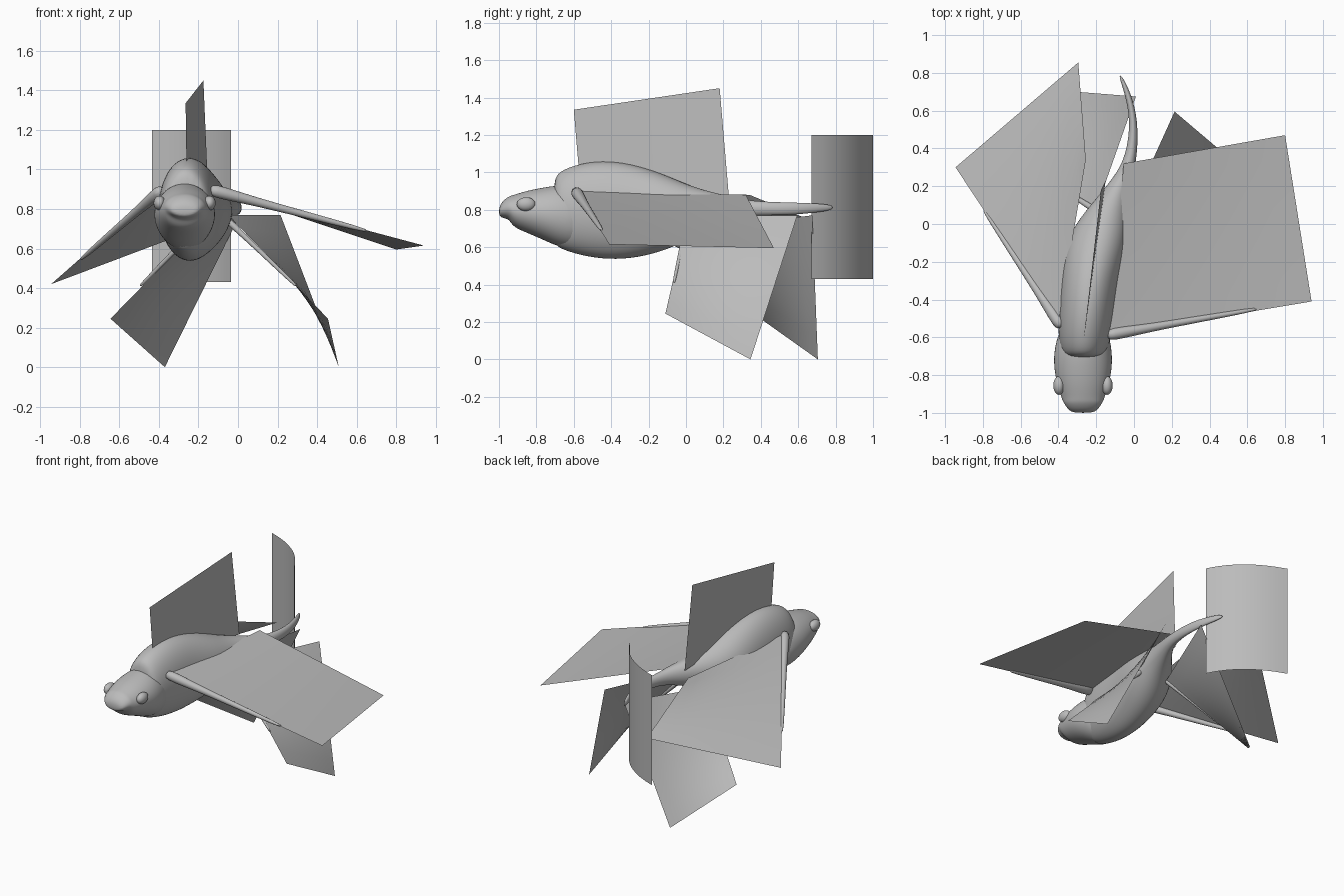
import bpy
import bmesh
from math import sin, cos, pi
from mathutils import Vector

default_cube = bpy.data.objects.get("Cube")
if default_cube:
    bpy.data.objects.remove(default_cube, do_unlink=True)

grey = bpy.data.materials.new("plain grey")
grey.use_nodes = True
grey_value = (.5, .5, .5, 1)
grey.diffuse_color = grey_value
grey.node_tree.nodes["Principled BSDF"].inputs["Base Color"].default_value = grey_value


def finish(name, bm, subdivisions=0, recalculate=True):
    """Turn a bmesh into a smooth shaded object."""
    if recalculate:
        bmesh.ops.recalc_face_normals(bm, faces=bm.faces)
    for face in bm.faces:
        face.smooth = True
    mesh = bpy.data.meshes.new(name)
    bm.to_mesh(mesh)
    bm.free()
    mesh.materials.append(grey)
    obj = bpy.data.objects.new(name, mesh)
    bpy.context.collection.objects.link(obj)
    if subdivisions:
        modifier = obj.modifiers.new("smooth surface", "SUBSURF")
        modifier.levels = modifier.render_levels = subdivisions
    return obj


def skin(bm, rings):
    """Join neighbouring rings with quads and cap both ends."""
    for first, second in zip(rings, rings[1:]):
        for i in range(len(first)):
            j = (i + 1) % len(first)
            bm.faces.new((first[i], first[j], second[j], second[i]))
    bm.faces.new(rings[0])
    bm.faces.new(list(reversed(rings[-1])))


def loft(name, stations, sides=16):
    """Oval sections along y: y, centre x, half width, bottom z, top z."""
    bm = bmesh.new()
    rings = []
    for y, x, width, bottom, top in stations:
        middle, height = (bottom + top) / 2, (top - bottom) / 2
        angles = [2 * pi * i / sides for i in range(sides)]
        rings.append([bm.verts.new((x + width * cos(a), y, middle + height * sin(a)))
                      for a in angles])
    skin(bm, rings)
    return finish(name, bm, 2)


def limb(name, start, end, thick, thin, sides=10):
    """Tapered spine with a slight swelling at the root."""
    start, end = Vector(start), Vector(end)
    turn = (end - start).to_track_quat("Z", "Y")
    bm = bmesh.new()
    rings = []
    for t, blend in ((0, 1), (.1, 1), (.3, .5), (.6, .3), (.97, 0), (1, -.5)):
        radius = max(thin + (thick - thin) * blend, thin * .4)
        centre = start.lerp(end, t)
        rings.append([bm.verts.new(centre + turn @ Vector(
            (radius * cos(2 * pi * i / sides), radius * sin(2 * pi * i / sides), 0)))
            for i in range(sides)])
    skin(bm, rings)
    return finish(name, bm, 1)


def sheet(name, corners, steps=8, bulge=(0, 0, 0)):
    """Thin fin spanning four corners, bowed along its first side."""
    a, b, c, d = map(Vector, corners)
    bm = bmesh.new()
    grid = []
    for i in range(steps + 1):
        u = i / steps
        bow = Vector(bulge) * (4 * u * (1 - u))
        low, high = a.lerp(b, u) + bow, d.lerp(c, u) + bow
        grid.append([bm.verts.new(low.lerp(high, j / steps)) for j in range(steps + 1)])
    for first, second in zip(grid, grid[1:]):
        for j in range(steps):
            bm.faces.new((first[j], second[j], second[j + 1], first[j + 1]))
    return finish(name, bm, recalculate=False)


# Body with a raised back, running into the bent tail
loft("body", [
    (-.71, -.265, .09, .62, .96), (-.68, -.265, .125, .59, 1.01),
    (-.58, -.26, .145, .555, 1.05), (-.45, -.25, .155, .53, 1.07),
    (-.3, -.235, .16, .53, 1.055), (-.13, -.205, .17, .57, 1),
    (0, -.17, .145, .63, .94), (.12, -.12, .095, .7, .9),
    (.25, -.055, .05, .745, .87), (.36, -.012, .03, .77, .845),
    (.55, .003, .02, .77, .84), (.7, -.035, .017, .785, .835),
    (.79, -.075, .008, .8, .825)])

# Head with an overhanging upper lip
loft("head", [
    (-1, -.27, .05, .77, .81), (-.985, -.27, .08, .755, .845),
    (-.945, -.27, .105, .75, .875), (-.925, -.27, .115, .705, .88),
    (-.85, -.27, .14, .675, .905), (-.75, -.27, .16, .63, .925),
    (-.65, -.27, .155, .585, .94), (-.52, -.265, .12, .59, .9)])

# Eyes mirrored about the head centre
for side, label in ((1, "left"), (-1, "right")):
    bm = bmesh.new()
    bmesh.ops.create_uvsphere(bm, u_segments=20, v_segments=12, radius=1)
    bmesh.ops.scale(bm, vec=(.03, .05, .037), verts=bm.verts)
    bmesh.ops.translate(bm, vec=(-.27 + side * .127, -.855, .83), verts=bm.verts)
    finish(label + "_eye", bm)

# Upright fins on the back and tail
sheet("back_fin", [(-.26, -.57, .98), (-.15, .23, .86), (-.175, .18, 1.45), (-.265, -.6, 1.335)])
sheet("tail_fin", [(-.435, 1, .43), (-.035, .67, .43), (-.035, .67, 1.2), (-.435, 1, 1.2)],
      bulge=(.045, .033, 0))

# Large front fins and the spines that carry them
sheet("left_front_fin", [(-.13, -.59, .9), (-.055, .32, .88), (.8, .47, .595), (.94, -.41, .615)])
sheet("right_front_fin", [(-.4, -.52, .9), (-.255, .34, .88), (-.295, .855, .665), (-.945, .3, .42)])
limb("left_front_spine", (-.15, -.59, .9), (.65, -.45, .69), .034, .012)
limb("right_front_spine", (-.38, -.55, .9), (-.795, .075, .545), .034, .012)

# Smaller rear fins and their spines
sheet("left_rear_fin", [(-.05, .01, .77), (.215, .595, .77), (.51, .345, 0), (.455, -.11, .245)])
sheet("right_rear_fin", [(-.2, .08, .7), (.01, .675, .77), (-.37, .705, 0), (-.645, .36, .245)])
limb("left_rear_spine", (-.06, .01, .75), (.295, -.065, .41), .018, .009)
limb("right_rear_spine", (-.2, .07, .71), (-.495, .26, .41), .018, .009)
